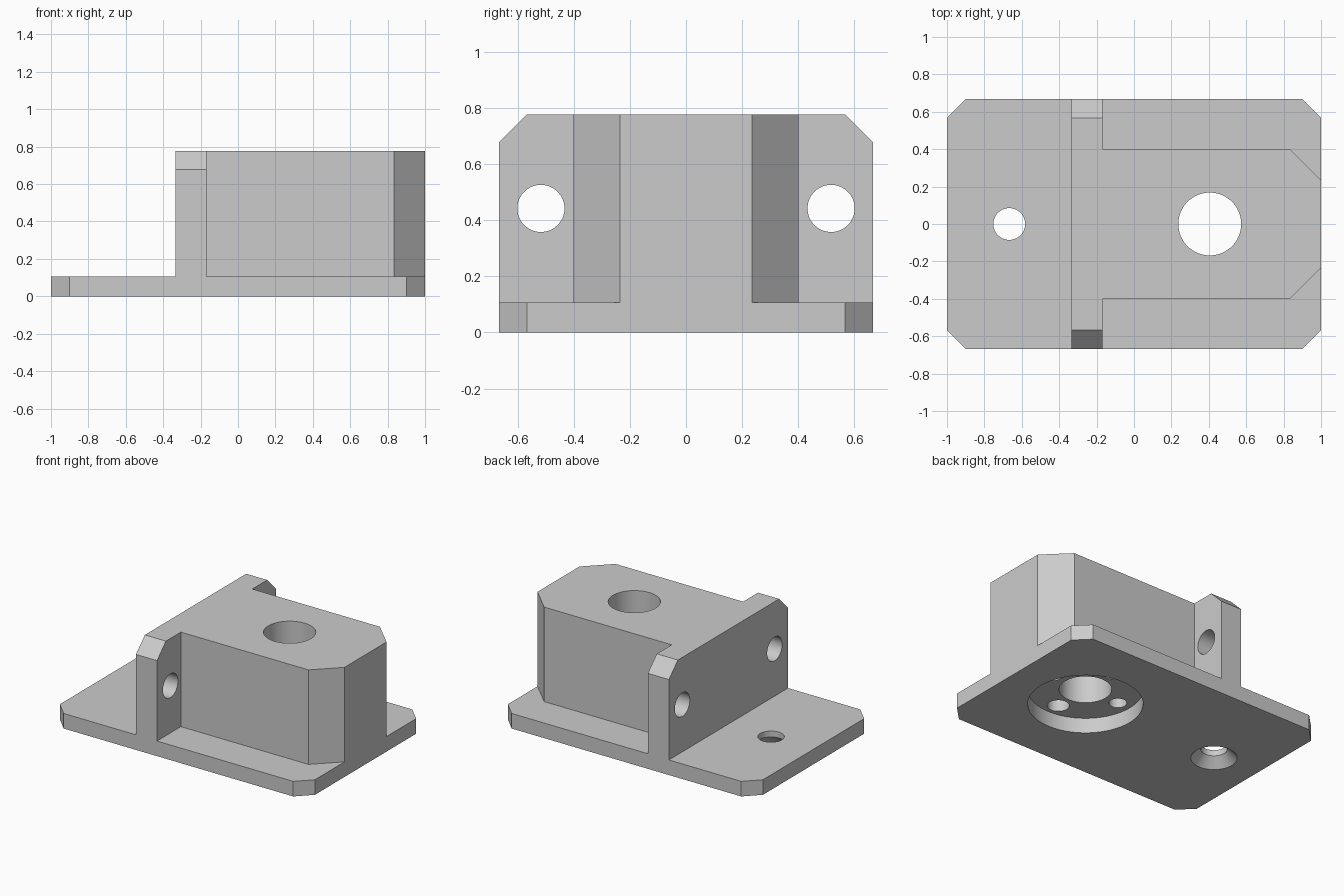
import bpy, bmesh
from math import radians
from mathutils import Matrix, Vector

old = bpy.data.objects.get("Cube")
if old:
    bpy.data.objects.remove(old)

grey = bpy.data.materials.new("light grey")
grey.use_nodes = True
colour = (0.6, 0.6, 0.6, 1)
grey.diffuse_color = colour
grey.node_tree.nodes["Principled BSDF"].inputs["Base Color"].default_value = colour


def finish(bm, name):
    bmesh.ops.recalc_face_normals(bm, faces=bm.faces)
    mesh = bpy.data.meshes.new(name)
    bm.to_mesh(mesh)
    bm.free()
    mesh.materials.append(grey)
    obj = bpy.data.objects.new(name, mesh)
    bpy.context.collection.objects.link(obj)
    return obj


def prism(name, outline, push):
    """Extrude a flat outline along the push vector."""
    bm = bmesh.new()
    face = bm.faces.new([bm.verts.new(p) for p in outline])
    moved = bmesh.ops.extrude_face_region(bm, geom=[face])["geom"]
    bmesh.ops.translate(bm, vec=Vector(push),
                        verts=[v for v in moved if isinstance(v, bmesh.types.BMVert)])
    return finish(bm, name)


def drill(name, start, end, r1, r2=None, sides=64):
    """Round cutter between two points."""
    start, end = Vector(start), Vector(end)
    axis = end - start
    turn = axis.to_track_quat('Z', 'Y').to_matrix().to_4x4()
    bm = bmesh.new()
    bmesh.ops.create_cone(bm, cap_ends=True, segments=sides, radius1=r1,
                          radius2=r1 if r2 is None else r2, depth=axis.length,
                          matrix=Matrix.Translation((start + end) / 2) @ turn)
    return finish(bm, name)


def combine(target, tool, operation):
    mod = target.modifiers.new(tool.name, 'BOOLEAN')
    mod.operation, mod.solver, mod.object = operation, 'EXACT', tool
    bpy.context.view_layer.objects.active = target
    bpy.ops.object.modifier_apply(modifier=mod.name)
    bpy.data.objects.remove(tool)


W, T, H, C = 0.667, 0.107, 0.777, 0.1    # half width, plate thickness, height, chamfer
WALL_BACK, WALL_FRONT = -0.333, -0.168
BORE_X, SCREW_X = 0.405, -0.667

# Base plate with cut corners
bracket = prism("mounting_bracket", [
    (-1, C - W, 0), (C - 1, -W, 0), (1 - C, -W, 0), (1, C - W, 0),
    (1, W - C, 0), (1 - C, W, 0), (C - 1, W, 0), (-1, W - C, 0)], (0, 0, T))

# Upright wall with cut top corners
wall = prism("upright_wall", [
    (WALL_BACK, -W, 0), (WALL_BACK, W, 0), (WALL_BACK, W, H - C),
    (WALL_BACK, W - C, H), (WALL_BACK, C - W, H), (WALL_BACK, -W, H - C)],
    (WALL_FRONT - WALL_BACK, 0, 0))
combine(bracket, wall, 'UNION')

# Solid block with chamfered end
block = prism("block", [
    (-0.25, -0.4, 0), (0.833, -0.4, 0), (1, -0.235, 0),
    (1, 0.235, 0), (0.833, 0.4, 0), (-0.25, 0.4, 0)], (0, 0, H))
combine(bracket, block, 'UNION')

# Main bore and the round pocket beneath it
cutters = [
    drill("bore", (BORE_X, 0, -0.1), (BORE_X, 0, 1), 0.168),
    drill("pocket", (BORE_X, 0, -0.1), (BORE_X, 0, T), 0.368, sides=96),
    # Countersunk screw hole in the plate
    drill("screw_hole", (SCREW_X, 0, -0.1), (SCREW_X, 0, 0.3), 0.085),
    drill("countersink", (SCREW_X, 0, -0.01), (SCREW_X, 0, 0.065), 0.158, 0.085),
]
for side in (-1, 1):
    # Wall holes, then blind fixing holes in the pocket roof
    y = side * 0.517
    cutters.append(drill("wall_hole", (-0.5, y, 0.442), (0, y, 0.442), 0.084))
    x, y = BORE_X + side * 0.27, side * 0.27
    cutters.append(drill("fixing_hole", (x, 0, 0.05), (x, 0, 0.4), 0.058, sides=32))
    cutters.append(drill("fixing_hole", (BORE_X, y, 0.05), (BORE_X, y, 0.4), 0.071, sides=32))
for cutter in cutters:
    combine(bracket, cutter, 'DIFFERENCE')

bpy.ops.object.select_all(action='DESELECT')
bracket.select_set(True)
bpy.context.view_layer.objects.active = bracket
bpy.ops.object.shade_smooth_by_angle(angle=radians(30))
